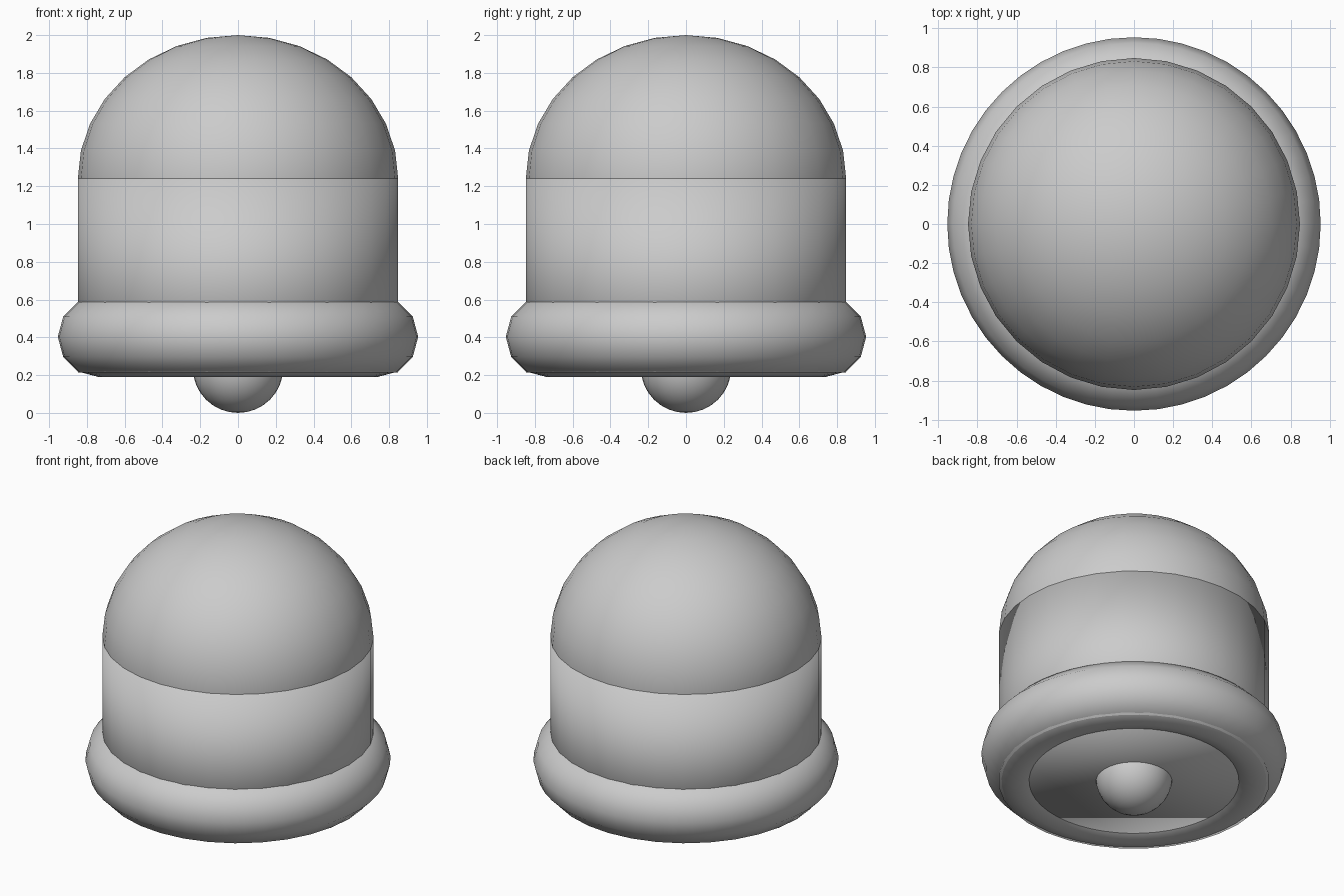
import bpy

cube = bpy.data.objects.get("Cube")
if cube:
    bpy.data.objects.remove(cube, do_unlink=True)

# One plain grey for the whole bell
grey = bpy.data.materials.new("plain_grey")
grey.use_nodes = True
colour = (0.6, 0.6, 0.6, 1)
grey.diffuse_color = colour
grey.node_tree.nodes["Principled BSDF"].inputs["Base Color"].default_value = colour


def finish(name):
    """Name the new part, colour it and shade it smooth throughout."""
    part = bpy.context.object
    part.name = part.data.name = name
    part.data.materials.append(grey)
    for face in part.data.polygons:
        face.use_smooth = True
    return part


body_radius = 0.848
body_bottom, shoulder, top = 0.214, 1.24, 2.0

# Straight wall, closed at both ends
bpy.ops.mesh.primitive_cylinder_add(
    vertices=32, radius=body_radius, depth=shoulder - body_bottom,
    location=(0, 0, (shoulder + body_bottom) / 2))
finish("bell_body")

# Slightly flattened dome seated on the wall
bpy.ops.mesh.primitive_uv_sphere_add(
    segments=32, ring_count=16, radius=1, location=(0, 0, shoulder))
dome = finish("bell_dome")
dome.scale = (body_radius, body_radius, top - shoulder)

# Thick rolled lip
bpy.ops.mesh.primitive_torus_add(
    major_segments=48, minor_segments=12, major_radius=0.742,
    minor_radius=0.212, location=(0, 0, 0.403))
finish("bell_lip")

# Clapper ball under the mouth
bpy.ops.mesh.primitive_uv_sphere_add(
    segments=32, ring_count=16, radius=0.24, location=(0, 0, 0.24))
finish("clapper")
